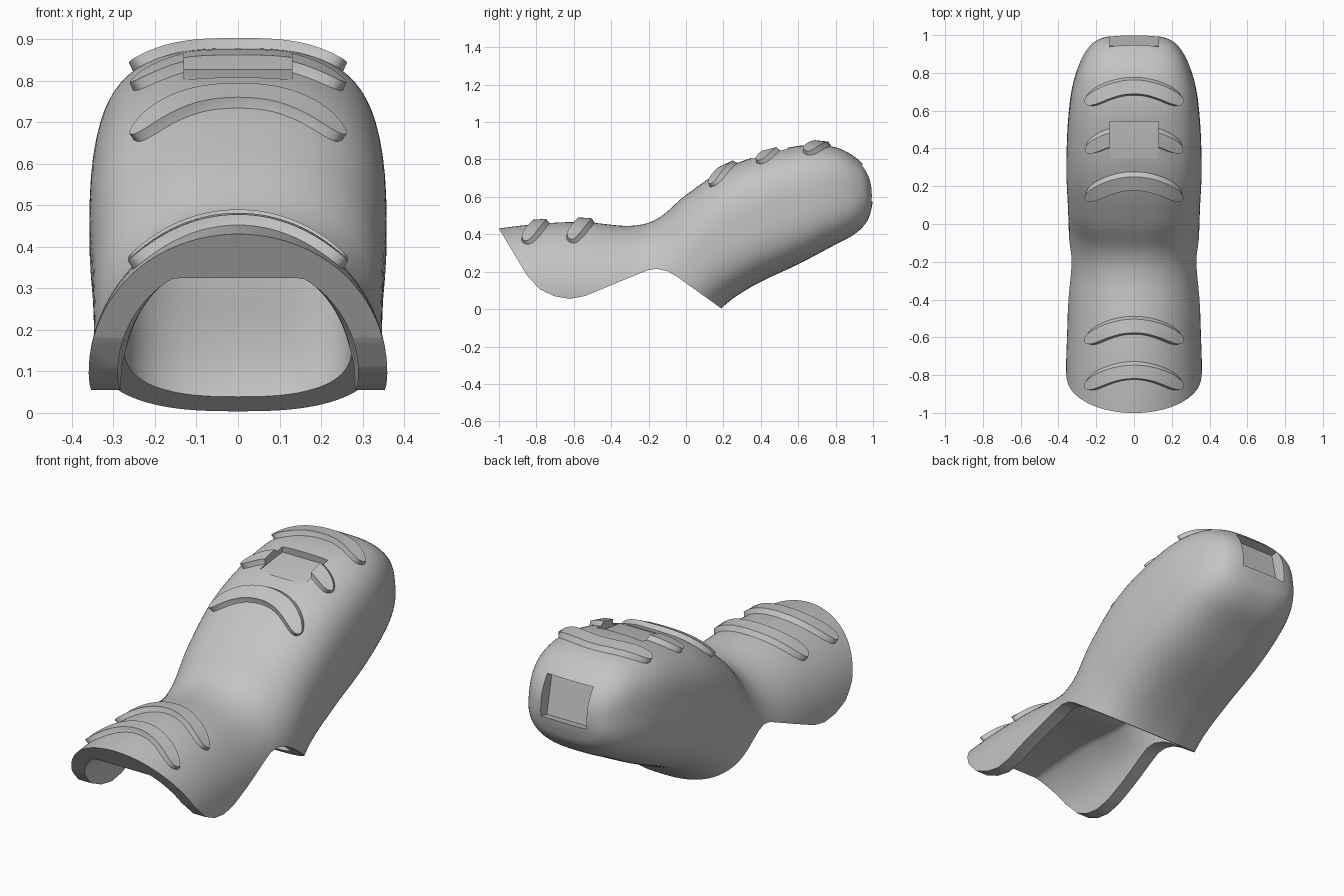
import bpy, bmesh, math
from mathutils import Vector
from mathutils.bvhtree import BVHTree

cube = bpy.data.objects.get("Cube")
if cube:
    bpy.data.objects.remove(cube, do_unlink=True)

grey = bpy.data.materials.new("plain_grey")
grey.use_nodes = True
grey.diffuse_color = (0.55, 0.55, 0.55, 1)
grey.node_tree.nodes["Principled BSDF"].inputs["Base Color"].default_value = (0.55, 0.55, 0.55, 1)


def make_object(name, bm):
    bmesh.ops.recalc_face_normals(bm, faces=bm.faces)
    mesh = bpy.data.meshes.new(name)
    bm.to_mesh(mesh)
    bm.free()
    mesh.materials.append(grey)
    obj = bpy.data.objects.new(name, mesh)
    bpy.context.collection.objects.link(obj)
    return obj


def loft(name, rings):
    """Skin a list of closed point rings and cap both ends."""
    bm = bmesh.new()
    rows = [[bm.verts.new(p) for p in ring] for ring in rings]
    n = len(rows[0])
    for a, b in zip(rows, rows[1:]):
        for i in range(n):
            j = (i + 1) % n
            bm.faces.new((a[i], a[j], b[j], b[i]))
    bm.faces.new(rows[0])
    bm.faces.new(rows[-1])
    return make_object(name, bm)


def catmull(a, b, c, d, t):
    return [0.5 * (2 * q + (r - p) * t + (2 * p - 5 * q + 4 * r - s) * t * t
                   + (3 * q - p - 3 * r + s) * t ** 3) for p, q, r, s in zip(a, b, c, d)]


def smooth_sections(keys, steps=7):
    padded = [keys[0]] + keys + [keys[-1]]
    out = [catmull(*padded[i:i + 4], k / steps)
           for i in range(len(keys) - 1) for k in range(steps)]
    return out + [keys[-1]]


def ring(section, wall=0.0, flat=1.0, count=96):
    """Superellipse between a top and a bottom point, optionally inset and flattened on top."""
    ty, tz, by, bz, w, n = section
    top, bottom = Vector((0, ty, tz)), Vector((0, by, bz))
    mid, half = (top + bottom) / 2, (top - bottom) / 2
    half *= (half.length - wall) / half.length
    pts = []
    for i in range(count):
        a = 2 * math.pi * i / count
        c, s = math.cos(a), math.sin(a)
        x = math.copysign(abs(c) ** (2 / n), c) * (w - wall)
        v = math.copysign(abs(s) ** (2 / n), s)
        pts.append(mid + half * min(v, flat) + Vector((x, 0, 0)))
    return pts


def boolean(obj, cutter):
    mod = obj.modifiers.new("cut", "BOOLEAN")
    mod.operation = "DIFFERENCE"
    mod.solver = "EXACT"
    mod.object = cutter
    bpy.context.view_layer.objects.active = obj
    bpy.ops.object.modifier_apply(modifier=mod.name)


def box_cutter(name, centre, size, tilt):
    bm = bmesh.new()
    bmesh.ops.create_cube(bm, size=1)
    bmesh.ops.scale(bm, vec=size, verts=bm.verts)
    obj = make_object(name, bm)
    obj.location = centre
    obj.rotation_euler.x = tilt
    return obj


# Body sections: top y, top z, bottom y, bottom z, half width, squareness
keys = [
    (-1.08, 0.42, -1.08, -0.25, 0.355, 2.0),
    (-0.80, 0.455, -0.78, -0.27, 0.36, 2.0),
    (-0.55, 0.465, -0.48, -0.28, 0.352, 2.0),
    (-0.30, 0.445, -0.16, -0.27, 0.345, 2.1),
    (-0.15, 0.485, 0.04, -0.18, 0.345, 2.3),
    (0.00, 0.61, 0.19, 0.005, 0.35, 2.6),
    (0.20, 0.745, 0.36, 0.125, 0.358, 2.8),
    (0.40, 0.825, 0.60, 0.24, 0.352, 2.9),
    (0.62, 0.875, 0.78, 0.335, 0.33, 2.9),
    (0.80, 0.865, 0.90, 0.40, 0.285, 2.9),
    (0.92, 0.80, 0.965, 0.465, 0.23, 2.8),
    (0.975, 0.73, 0.99, 0.53, 0.17, 2.6),
    (0.998, 0.66, 1.0, 0.59, 0.09, 2.4),
]
body = loft("finger_shell", [ring(s) for s in smooth_sections(keys)])
tree = BVHTree.FromObject(body, bpy.context.evaluated_depsgraph_get())

# Side outline that trims the front end and the underside
outline = [(-1.09, 0.58), (-0.85, 0.18), (-0.78, 0.105), (-0.70, 0.068), (-0.62, 0.055),
           (-0.54, 0.07), (-0.25, 0.19), (-0.205, 0.208), (-0.155, 0.215), (-0.10, 0.203),
           (-0.05, 0.175), (0.19, 0.003), (0.30, -0.075), (0.30, -0.6), (-1.4, -0.6), (-1.4, 0.58)]
trim = loft("trim_cutter", [[(x, y, z) for y, z in outline] for x in (-0.6, 0.6)])
cavity = loft("cavity_cutter", [ring(s, 0.07, 0.84) for s in smooth_sections(keys[:-3])])
top_pocket = box_cutter("top_pocket_cutter", (0, 0.435, 0.915), (0.26, 0.2, 0.2), 0.12)
tip_pocket = box_cutter("tip_pocket_cutter", (0, 1.02, 0.685), (0.26, 0.2, 0.205), 0.21)
cutters = [trim, cavity, top_pocket, tip_pocket]
for cutter in cutters:
    boolean(body, cutter)


# Raised crescent grips that follow the upper surface: offset across, lift
grip_profile = [(1.6, -0.012), (1.3, 0.003), (1.05, 0.014), (0.9, 0.023),
                (-0.95, 0.025), (-1.05, 0.008), (-1.3, -0.012)]


def grip(name, yc, drop=0.085, steps=48):
    rings = []
    for k in range(steps + 1):
        u = math.sin(math.pi * (k / steps - 0.5))
        x, y = 0.245 * u, yc - drop * u * u
        across = Vector((2 * drop * u / 0.245, 1, 0)).normalized()
        hw = 0.004 + 0.034 * math.sqrt(max(0, 1 - u ** 8))
        pts = []
        for d, lift in grip_profile:
            start = Vector((x, y, 3)) + across * d * hw
            hit, normal, _, _ = tree.ray_cast(start, Vector((0, 0, -1)))
            if normal.z < 0:
                normal = -normal
            pts.append(hit + normal * lift)
        rings.append(pts)
    return loft(name, rings)


grips = [grip(f"grip_ridge_{i + 1}", y) for i, y in enumerate((0.725, 0.475, 0.225, -0.54, -0.78))]
boolean(grips[1], top_pocket)

for cutter in cutters:
    bpy.data.objects.remove(cutter, do_unlink=True)

# Smooth shading with crisp cut edges
bpy.ops.object.select_all(action="DESELECT")
for obj in [body] + grips:
    obj.select_set(True)
bpy.context.view_layer.objects.active = body
bpy.ops.object.shade_smooth_by_angle(angle=math.radians(35))
